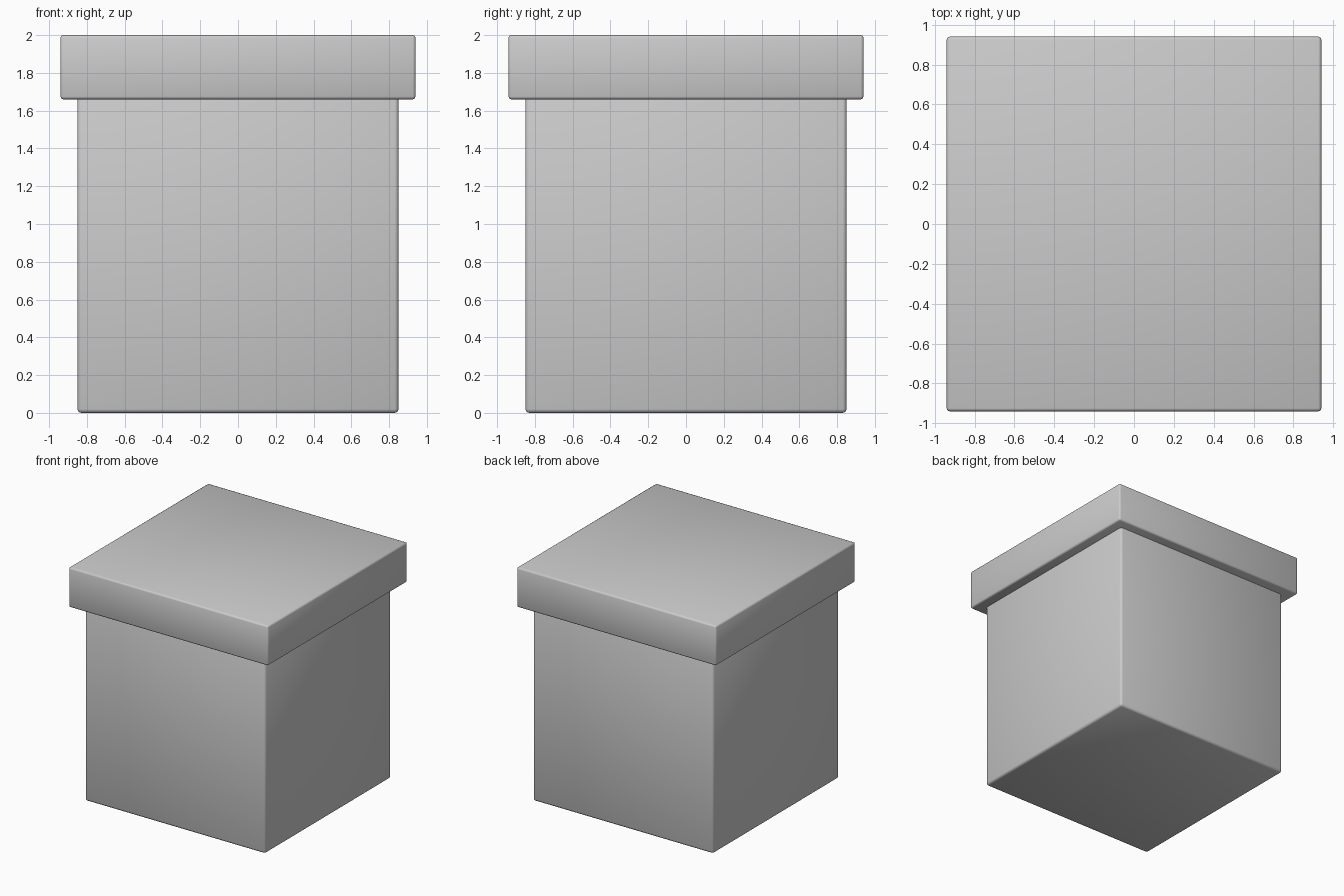
import bpy

if "Cube" in bpy.data.objects:
    bpy.data.objects.remove(bpy.data.objects["Cube"])


def rounded_box(name, width, z_low, z_high, radius):
    bpy.ops.mesh.primitive_cube_add(size=1, location=(0, 0, (z_low + z_high) / 2))
    box = bpy.context.object
    box.name = name
    box.scale = (width, width, z_high - z_low)
    bpy.ops.object.transform_apply(location=False, rotation=False, scale=True)
    bevel = box.modifiers.new("soft_edges", 'BEVEL')
    bevel.width = radius
    bevel.segments = 2
    bpy.ops.object.shade_smooth()
    return box


# Square container
rounded_box("box_body", 1.70, 0.0, 1.69, 0.02)

# Overhanging lid
rounded_box("box_lid", 1.88, 1.66, 2.0, 0.015)
